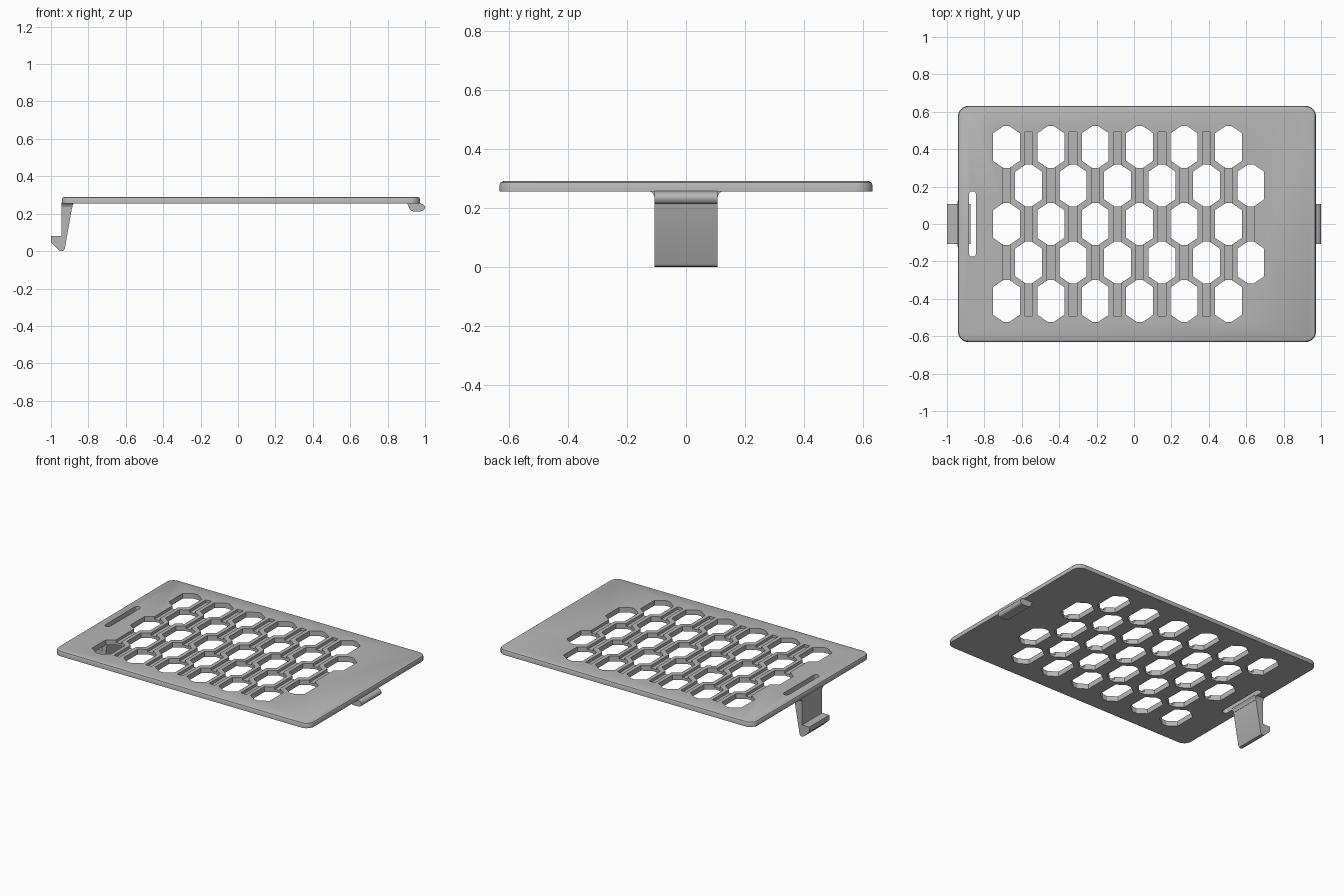
import bpy, bmesh, math
from mathutils import Vector

if "Cube" in bpy.data.objects:
    bpy.data.objects.remove(bpy.data.objects["Cube"], do_unlink=True)

GREY = (0.47, 0.47, 0.47, 1)
mat = bpy.data.materials.new("matte grey")
mat.use_nodes = True
mat.diffuse_color = GREY
mat.node_tree.nodes["Principled BSDF"].inputs["Base Color"].default_value = GREY

BOTTOM, TOP = 0.255, 0.29
PITCH = 0.2375
ROW = PITCH * math.sqrt(3) / 2


def finish(bm, name):
    bmesh.ops.recalc_face_normals(bm, faces=bm.faces[:])
    mesh = bpy.data.meshes.new(name)
    bm.to_mesh(mesh)
    bm.free()
    mesh.materials.append(mat)
    obj = bpy.data.objects.new(name, mesh)
    bpy.context.collection.objects.link(obj)
    return obj


def loft(bm, rings):
    """Skin a stack of equal-length closed rings and cap both ends."""
    loops = [[bm.verts.new(p) for p in ring] for ring in rings]
    for a, b in zip(loops, loops[1:]):
        for i in range(len(a)):
            j = (i + 1) % len(a)
            bm.faces.new((a[i], a[j], b[j], b[i]))
    bm.faces.new(loops[0][::-1])
    bm.faces.new(loops[-1])


def prism(bm, outline, z0, z1):
    loft(bm, [[(x, y, z) for x, y in outline] for z in (z0, z1)])


def rounded_rect(cx, cy, hx, hy, r, steps=6):
    pts = []
    for q, (sx, sy) in enumerate(((1, 1), (-1, 1), (-1, -1), (1, -1))):
        for i in range(steps + 1):
            a = math.pi / 2 * (q + i / steps)
            pts.append((cx + sx * (hx - r) + r * math.cos(a),
                        cy + sy * (hy - r) + r * math.sin(a)))
    return pts


def cut(target, bm):
    cutter = finish(bm, "cutter")
    cutter.hide_render = True
    mod = target.modifiers.new("cut", 'BOOLEAN')
    mod.operation = 'DIFFERENCE'
    mod.solver = 'EXACT'
    mod.object = cutter
    bpy.context.view_layer.objects.active = target
    bpy.ops.object.modifier_apply(modifier=mod.name)
    bpy.data.objects.remove(cutter, do_unlink=True)


def smooth(obj):
    bpy.ops.object.select_all(action='DESELECT')
    obj.select_set(True)
    bpy.context.view_layer.objects.active = obj
    bpy.ops.object.shade_smooth_by_angle(angle=math.radians(30))


# Cover plate with rounded corners and a softened top edge
bm = bmesh.new()
rings = []
for inset, z in ((0, BOTTOM), (0, TOP - 0.011), (0.004, TOP - 0.004), (0.012, TOP)):
    outline = rounded_rect(0.016, 0, 0.957 - inset, 0.631 - inset, 0.055 - inset)
    rings.append([(x, y, z) for x, y in outline])
loft(bm, rings)
plate = finish(bm, "vented_plate")

# Staggered vent holes and the finger slot
HALF = [(0.072, -0.074), (0.072, 0.074), (0.016, 0.112)]
HOLE = HALF + [(-x, y) for x, y in HALF[::-1]] + [(-0.016, -0.112), (0.016, -0.112)]
FIRST_X = -0.682
bm = bmesh.new()
for row in range(-2, 3):
    shift = PITCH / 2 if row % 2 else 0
    for col in range(6):
        cx = FIRST_X + shift + col * PITCH
        prism(bm, [(cx + x, row * ROW + y) for x, y in HOLE], BOTTOM - 0.05, TOP + 0.05)
prism(bm, rounded_rect(-0.864, 0, 0.019, 0.175, 0.018), BOTTOM - 0.05, TOP + 0.05)
cut(plate, bm)

# Shallow grooves running between the holes
bm = bmesh.new()
for col in range(12):
    cx = FIRST_X + col * PITCH / 2
    reach = 2 * ROW if col % 2 == 0 else (0.492 if col < 11 else ROW)
    corners = [(cx + sx * 0.021, sy * reach) for sx, sy in ((1, 1), (-1, 1), (-1, -1), (1, -1))]
    prism(bm, corners, TOP - 0.018, TOP + 0.05)
cut(plate, bm)
smooth(plate)


def side_profile(name, pts, half_width):
    """Extrude an x-z outline evenly across y."""
    bm = bmesh.new()
    loft(bm, [[(x, y, z) for x, z in pts] for y in (-half_width, half_width)])
    obj = finish(bm, name)
    smooth(obj)
    return obj


# Spring latch below one end
side_profile("latch_hook", [
    (-0.945, 0.26), (-0.945, 0.08), (-1.0, 0.08), (-1.0, 0.047),
    (-0.96, 0.007), (-0.951, 0.002), (-0.942, 0.0), (-0.932, 0.003),
    (-0.926, 0.012), (-0.887, 0.235), (-0.883, 0.248), (-0.875, 0.26)], 0.107)

# Flared root where the latch meets the plate
bm = bmesh.new()
half = [(0.106, 0.232), (0.109, 0.243), (0.115, 0.251), (0.124, 0.257)]
flare = half + [(-y, z) for y, z in half[::-1]]
loft(bm, [[(x, y, z) for y, z in flare] for x in (-0.944, -0.886)])
smooth(finish(bm, "latch_root"))

# Rounded locating tab at the other end
side_profile("locating_tab", [
    (0.90, 0.26), (0.908, 0.25), (0.915, 0.23), (0.922, 0.219), (0.935, 0.213),
    (0.979, 0.213), (0.991, 0.217), (0.998, 0.225), (1.0, 0.233),
    (0.998, 0.242), (0.991, 0.25), (0.98, 0.254), (0.965, 0.26)], 0.107)
